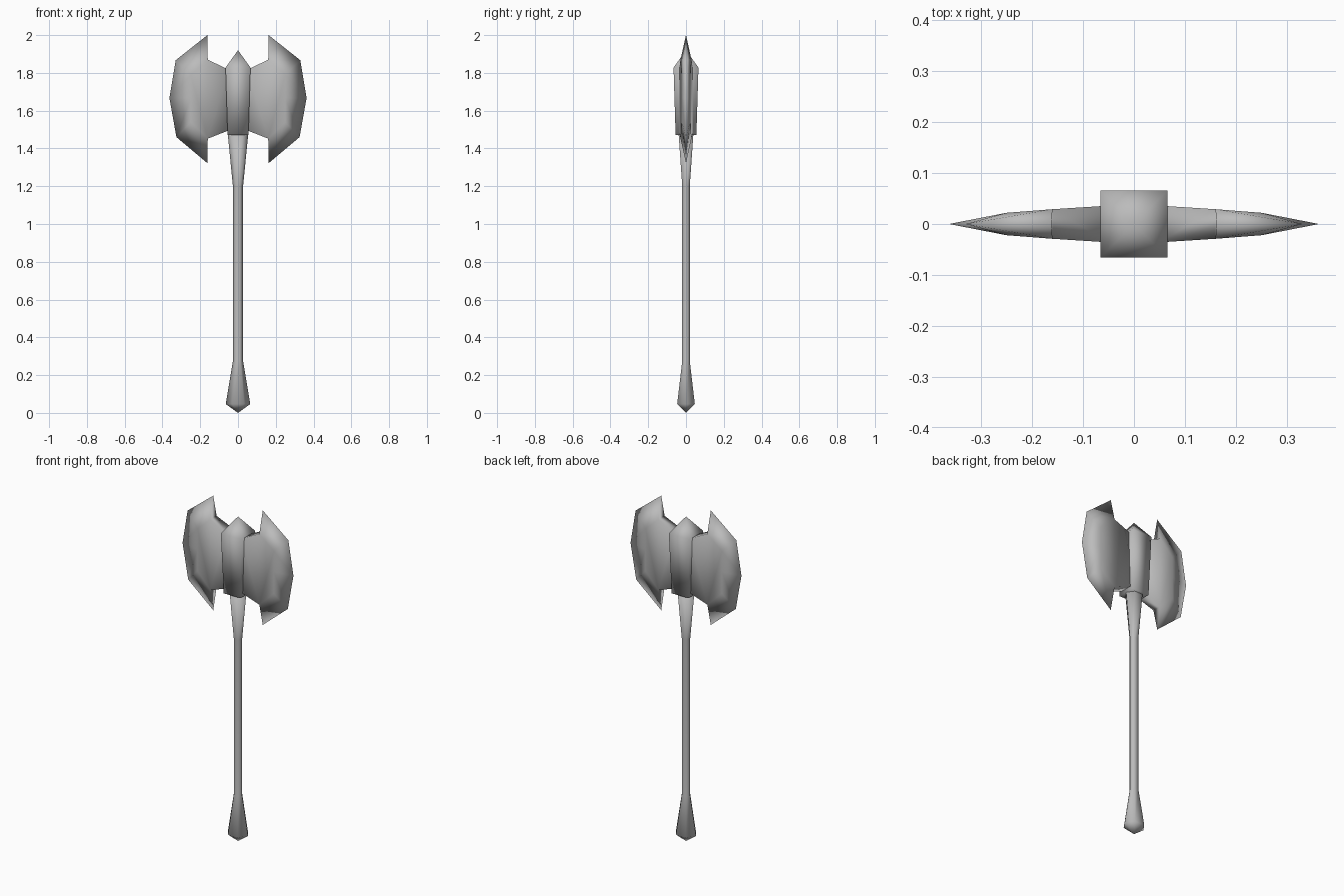
import bpy, bmesh
from math import pi, cos, sin

cube = bpy.data.objects.get("Cube")
if cube:
    bpy.data.objects.remove(cube, do_unlink=True)

steel = bpy.data.materials.new("grey steel")
steel.use_nodes = True
grey = (0.5, 0.5, 0.5, 1)
steel.diffuse_color = grey
steel.node_tree.nodes["Principled BSDF"].inputs["Base Color"].default_value = grey


def finish(name, bm):
    """Turn a bmesh into a smooth shaded object."""
    bmesh.ops.recalc_face_normals(bm, faces=bm.faces)
    for f in bm.faces:
        f.smooth = True
    mesh = bpy.data.meshes.new(name)
    bm.to_mesh(mesh)
    bm.free()
    mesh.materials.append(steel)
    obj = bpy.data.objects.new(name, mesh)
    bpy.context.collection.objects.link(obj)
    return obj


def lathe(name, sides, turn, rings, bottom=None, top=None):
    """Skin polygon rings (z, x radius, y radius); ends are a point or a flat cap."""
    bm = bmesh.new()
    loops = []
    for z, rx, ry in rings:
        angles = [turn + 2 * pi * i / sides for i in range(sides)]
        loops.append([bm.verts.new((rx * cos(a), ry * sin(a), z)) for a in angles])
    for low, high in zip(loops, loops[1:]):
        for i in range(sides):
            j = (i + 1) % sides
            bm.faces.new((low[i], low[j], high[j], high[i]))
    for loop, tip in ((loops[0], bottom), (loops[-1], top)):
        if tip is None:
            bm.faces.new(loop)
        else:
            v = bm.verts.new((0, 0, tip))
            for i in range(sides):
                bm.faces.new((loop[i], loop[(i + 1) % sides], v))
    return finish(name, bm)


# Six sided handle with a flared pommel and neck
lathe("handle", 6, 0,
      [(0.047, 0.065, 0.054), (0.275, 0.027, 0.023),
       (1.2, 0.027, 0.023), (1.475, 0.054, 0.045)], bottom=0.0)

# Square socket tapering downwards, with a pyramid on top
diag = 2 ** 0.5
lathe("head_socket", 4, pi / 4,
      [(1.472, 0.055 * diag, 0.055 * diag), (1.828, 0.066 * diag, 0.066 * diag)],
      top=1.92)

# Blade points: x, half thickness, z
POINTS = {
    "root_top": (0.05, 0.036, 1.817), "root_low": (0.05, 0.036, 1.495),
    "notch_top": (0.16, 0.029, 1.87), "notch_low": (0.16, 0.029, 1.452),
    "ridge_top": (0.25, 0.022, 1.79), "ridge_mid": (0.25, 0.022, 1.668),
    "ridge_low": (0.25, 0.022, 1.54),
    "tip_top": (0.162, 0, 2.0), "corner_top": (0.33, 0, 1.867),
    "edge_mid": (0.363, 0, 1.667), "corner_low": (0.326, 0, 1.46),
    "tip_low": (0.162, 0, 1.322),
}
SIDE_FACES = [
    "root_top notch_top notch_low root_low",
    "notch_top ridge_top ridge_mid ridge_low notch_low",
    "notch_top tip_top corner_top ridge_top",
    "ridge_top corner_top edge_mid ridge_mid",
    "ridge_mid edge_mid corner_low ridge_low",
    "ridge_low corner_low tip_low notch_low",
]


def blade(name, side):
    bm = bmesh.new()
    front, back = {}, {}
    for key, (x, y, z) in POINTS.items():
        front[key] = bm.verts.new((side * x, -y, z))
        back[key] = bm.verts.new((side * x, y, z)) if y else front[key]
    for face in SIDE_FACES:
        for half in (front, back):
            bm.faces.new([half[k] for k in face.split()])
    # Walls across the thickness at the shoulders and notches
    for end in ("top", "low"):
        root, notch, tip = "root_" + end, "notch_" + end, "tip_" + end
        bm.faces.new((front[root], front[notch], back[notch], back[root]))
        bm.faces.new((front[notch], front[tip], back[notch]))
    bm.faces.new((front["root_top"], back["root_top"], back["root_low"], front["root_low"]))
    return finish(name, bm)


blade("left_blade", 1)
blade("right_blade", -1)
